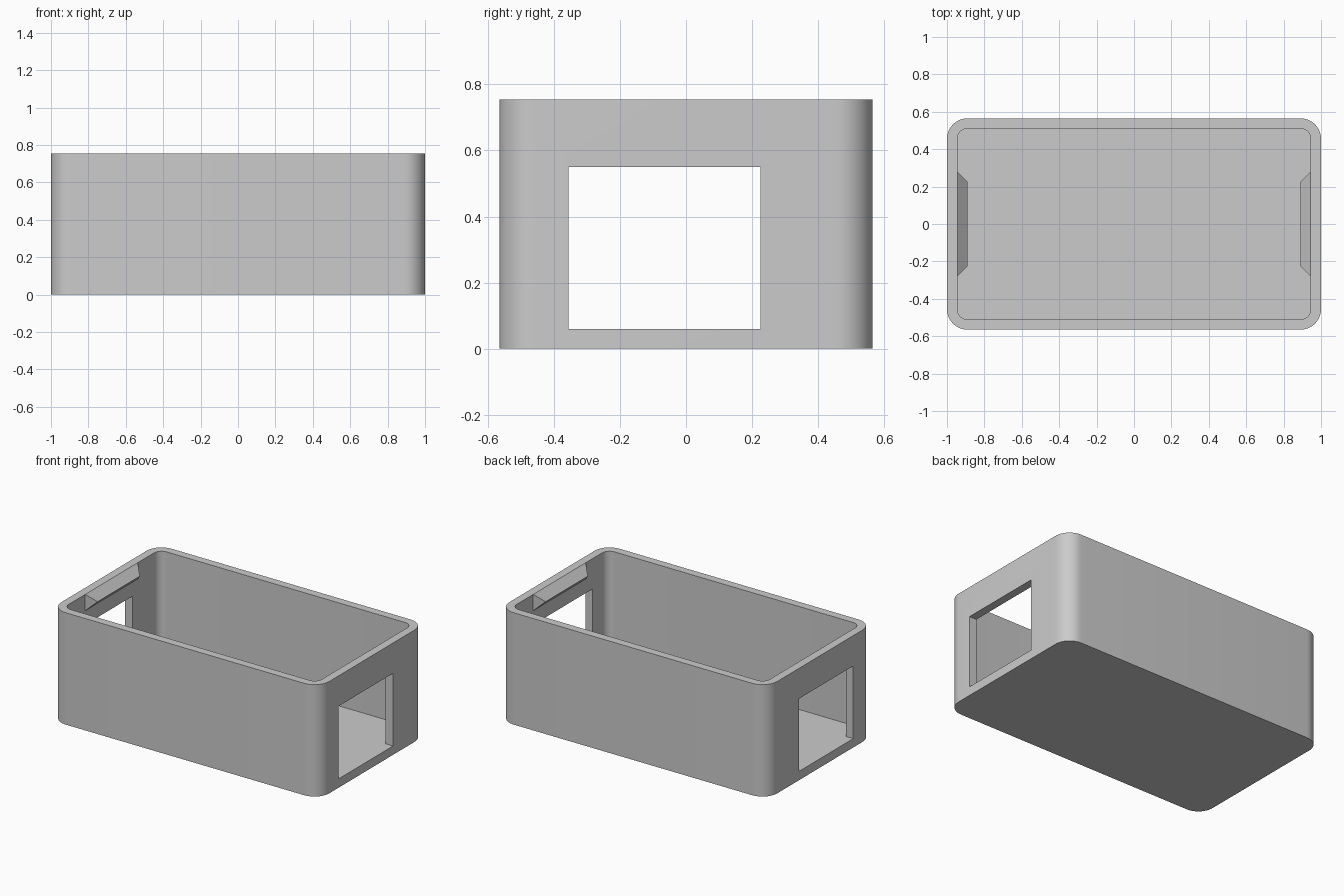
import bpy, bmesh, math
from math import cos, sin, pi

cube = bpy.data.objects.get("Cube")
if cube:
    bpy.data.objects.remove(cube, do_unlink=True)

HALF_X, HALF_Y, HEIGHT = 1.0, 0.565, 0.755
WALL, FLOOR = 0.055, 0.06
RADIUS = 0.11

grey = bpy.data.materials.new("plain grey")
grey.use_nodes = True
colour = (0.6, 0.6, 0.6, 1)
grey.diffuse_color = colour
grey.node_tree.nodes["Principled BSDF"].inputs["Base Color"].default_value = colour


def make_object(name, bm):
    bmesh.ops.recalc_face_normals(bm, faces=bm.faces)
    mesh = bpy.data.meshes.new(name)
    bm.to_mesh(mesh)
    bm.free()
    mesh.materials.append(grey)
    obj = bpy.data.objects.new(name, mesh)
    bpy.context.collection.objects.link(obj)
    return obj


def rounded_prism(name, hx, hy, radius, z0, z1, steps=12):
    """Upright prism with rounded vertical corners."""
    bm = bmesh.new()
    ring = []
    for corner, (sx, sy) in enumerate([(1, 1), (-1, 1), (-1, -1), (1, -1)]):
        for i in range(steps + 1):
            a = (corner + i / steps) * pi / 2
            ring.append(bm.verts.new((sx * (hx - radius) + radius * cos(a),
                                      sy * (hy - radius) + radius * sin(a), z0)))
    base = bm.faces.new(ring)
    top = bmesh.ops.extrude_face_region(bm, geom=[base], use_keep_orig=True)
    verts = [g for g in top["geom"] if isinstance(g, bmesh.types.BMVert)]
    bmesh.ops.translate(bm, verts=verts, vec=(0, 0, z1 - z0))
    return make_object(name, bm)


def block(name, low, high):
    bm = bmesh.new()
    bmesh.ops.create_cube(bm, size=1)
    for v in bm.verts:
        v.co = [lo if c < 0 else hi for c, lo, hi in zip(v.co, low, high)]
    return make_object(name, bm)


def activate(obj):
    bpy.ops.object.select_all(action='DESELECT')
    obj.select_set(True)
    bpy.context.view_layer.objects.active = obj


def cut(target, cutter):
    activate(target)
    mod = target.modifiers.new("cut", 'BOOLEAN')
    mod.operation, mod.solver, mod.object = 'DIFFERENCE', 'EXACT', cutter
    bpy.ops.object.modifier_apply(modifier=mod.name)
    bpy.data.objects.remove(cutter, do_unlink=True)


# Open box with rounded corners
box = rounded_prism("box_shell", HALF_X, HALF_Y, RADIUS, 0, HEIGHT)
cut(box, rounded_prism("cavity_cutter", HALF_X - WALL, HALF_Y - WALL,
                       RADIUS - WALL, FLOOR, HEIGHT + 0.2))

# Rectangular opening through both end walls, level with the floor
cut(box, block("window_cutter", (-1.2, -0.355, FLOOR), (1.2, 0.225, 0.55)))
activate(box)
bpy.ops.object.shade_smooth_by_angle(angle=math.radians(30))


# Wedge-shaped snap ridge inside the rim of each end wall
def snap_ridge(name, side):
    bm = bmesh.new()
    wall_x, tip_x = side * (HALF_X - WALL), side * (HALF_X - 2 * WALL)
    ends = []
    for s in (-1, 1):
        ends.append([bm.verts.new(p) for p in (
            (wall_x, s * 0.28, HEIGHT),
            (tip_x, s * 0.225, HEIGHT - WALL),
            (wall_x, s * 0.28, HEIGHT - 2 * WALL))])
        bm.faces.new(ends[-1])
    a, b = ends
    for i in range(3):
        j = (i + 1) % 3
        bm.faces.new((a[i], a[j], b[j], b[i]))
    return make_object(name, bm)


snap_ridge("left_snap_ridge", 1)
snap_ridge("right_snap_ridge", -1)
